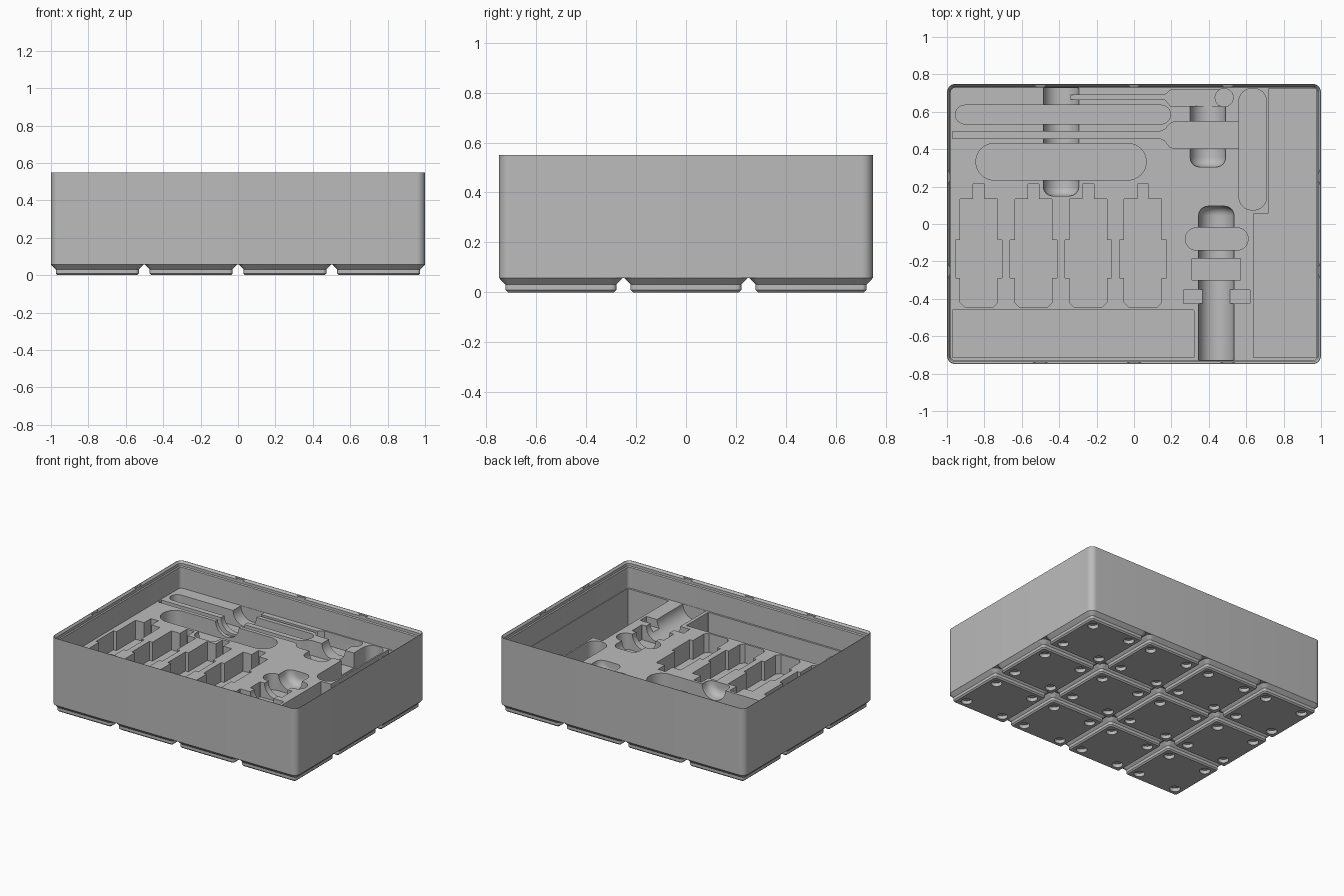
import bpy, bmesh, math

if "Cube" in bpy.data.objects:
    bpy.data.objects.remove(bpy.data.objects["Cube"])

PITCH, HX, HY = 0.5015, 1.0, 0.749
TOP, DECK, BASE = 0.55, 0.355, 0.057

grey = bpy.data.materials.new("plain_grey")
grey.use_nodes = True
grey.diffuse_color = (0.5, 0.5, 0.5, 1)
grey.node_tree.nodes["Principled BSDF"].inputs["Base Color"].default_value = (0.5, 0.5, 0.5, 1)


def rounded(cx, cy, hx, hy, r, n=8):
    """Outline of a rectangle with rounded corners."""
    pts = []
    for k, (sx, sy) in enumerate([(1, 1), (-1, 1), (-1, -1), (1, -1)]):
        for i in range(n + 1):
            a = math.radians(90 * (k + i / n))
            p = (cx + sx * (hx - r) + r * math.cos(a), cy + sy * (hy - r) + r * math.sin(a))
            if not pts or math.dist(p, pts[-1]) > 1e-5:
                pts.append(p)
    if math.dist(pts[0], pts[-1]) < 1e-5:
        pts.pop()
    return pts


def loft(name, rings):
    """Closed solid through rings that have equal point counts."""
    bm = bmesh.new()
    loops = [[bm.verts.new(p) for p in ring] for ring in rings]
    for a, b in zip(loops, loops[1:]):
        for i in range(len(a)):
            j = (i + 1) % len(a)
            bm.faces.new((a[i], a[j], b[j], b[i]))
    bm.faces.new(loops[0])
    bm.faces.new(loops[-1])
    bmesh.ops.recalc_face_normals(bm, faces=bm.faces)
    mesh = bpy.data.meshes.new(name)
    bm.to_mesh(mesh)
    bm.free()
    mesh.materials.append(grey)
    ob = bpy.data.objects.new(name, mesh)
    bpy.context.scene.collection.objects.link(ob)
    return ob


def prism(name, pts, z0, z1):
    return loft(name, [[(x, y, z) for x, y in pts] for z in (z0, z1)])


def stepped(name, hx, hy, radius, profile):
    """Rounded rectangle following (height, inset) steps."""
    return loft(name, [[(x, y, z) for x, y in
                        rounded(0, 0, hx - d, hy - d, max(radius - d, 0.009))]
                       for z, d in profile])


def carve(ob, cutters):
    """Subtract the cutters, then discard them."""
    for c in cutters:
        c.hide_render = True
        m = ob.modifiers.new("cut", 'BOOLEAN')
        m.operation, m.solver, m.object = 'DIFFERENCE', 'EXACT', c
    dg = bpy.context.evaluated_depsgraph_get()
    dg.update()
    mesh = bpy.data.meshes.new_from_object(ob.evaluated_get(dg))
    ob.modifiers.clear()
    ob.data = mesh
    for c in cutters:
        bpy.data.objects.remove(c)


def smooth(ob):
    bpy.ops.object.select_all(action='DESELECT')
    ob.select_set(True)
    bpy.context.view_layer.objects.active = ob
    bpy.ops.object.shade_smooth_by_angle(angle=math.radians(30))


# Box with a lip around a raised deck
box = stepped("storage_box", HX, HY, 0.045, [
    (BASE, 0), (TOP, 0), (TOP, 0.003), (0.535, 0.014), (0.515, 0.014),
    (0.508, 0.02), (DECK, 0.02)])

cutters = []


def pocket(pts, depth):
    cutters.append(prism("pocket_cutter", pts, DECK - depth, DECK + 0.05))


def slot(cx, y0, y1, round_start, round_end, r=0.095, f=0.05):
    """Finger scoop: a lying cylinder with optional filleted ends."""
    steps = []
    arc = [math.radians(15 * i) for i in range(7)]
    fillet = [(f - f * math.sin(a), r - f + f * math.cos(a)) for a in arc]
    steps += [(y0 + d, q) for d, q in reversed(fillet)] if round_start else [(y0, r)]
    steps += [(y1 - d, q) for d, q in fillet] if round_end else [(y1, r)]
    cutters.append(loft("scoop_cutter", [
        [(cx + q * math.cos(math.tau * k / 32), y, DECK + q * math.sin(math.tau * k / 32))
         for k in range(32)] for y, q in steps]))


# Open trays along the side and the front
pocket([(0.64, -0.715), (0.975, -0.715), (0.975, 0.725), (0.72, 0.725),
        (0.72, 0.055), (0.64, 0.055)], 0.275)
pocket(rounded(-0.325, -0.5875, 0.645, 0.1275, 0.002, 1), 0.275)

# Four stepped sockets in a row
half = [(0.03, 0.215), (0.03, 0.135), (0.1, 0.135), (0.1, -0.085), (0.125, -0.085),
        (0.125, -0.29), (0.1, -0.29), (0.1, -0.42), (0.075, -0.445)]
for i in range(4):
    cx = -0.83 + 0.2925 * i
    pocket([(cx + x, y) for x, y in half] + [(cx - x, y) for x, y in reversed(half)], 0.14)

# Long rounded tool pockets
pocket(rounded(-0.38, 0.585, 0.575, 0.05, 0.05), 0.11)
pocket(rounded(-0.39, 0.333, 0.455, 0.098, 0.097), 0.115)
pocket(rounded(0.635, 0.4, 0.074, 0.325, 0.07), 0.15)

# Slim shafts widening into handles
pocket([(-0.97, 0.458), (0.14, 0.458), (0.165, 0.445), (0.19, 0.412), (0.215, 0.403),
        (0.6, 0.403), (0.6, 0.547), (0.215, 0.547), (0.19, 0.535), (0.165, 0.505),
        (0.14, 0.495), (-0.97, 0.495)], 0.11)
pocket([(-0.34, 0.665), (0.165, 0.665), (0.195, 0.63), (0.48, 0.63), (0.48, 0.72),
        (0.2, 0.72), (0.165, 0.69), (-0.34, 0.69)], 0.1)
pocket(rounded(0.482, 0.676, 0.048, 0.048, 0.047), 0.14)

# Short holders across the right scoop
pocket(rounded(0.4425, -0.08, 0.1675, 0.06, 0.059), 0.12)
pocket(rounded(0.44, -0.2425, 0.13, 0.0575, 0.002, 1), 0.11)
pocket(rounded(0.4425, -0.388, 0.1775, 0.037, 0.002, 1), 0.06)

# Finger scoops
slot(-0.39, 0.15, 0.727, True, False)
slot(0.395, 0.305, 0.72, True, True)
slot(0.44, -0.727, 0.095, False, True)

carve(box, cutters)
smooth(box)

# Small points on the lip at the cell boundaries
tab = [(-0.045, 0), (0.045, 0), (0.015, -0.013), (-0.015, -0.013)]
for s in (-1, 1):
    for i in (-1, 0, 1):
        prism("lip_point", [(i * PITCH + x, s * (HY - 0.004 + y)) for x, y in tab], 0.52, 0.546)
    for j in (-0.5, 0.5):
        prism("lip_point", [(s * (HX - 0.004 + y), j * PITCH + x) for x, y in tab], 0.52, 0.546)

# Chamfered foot with four round recesses, repeated on the grid
foot = stepped("foot", 0.2477, 0.2477, 0.045,
               [(0, 0.035), (0.0095, 0.0257), (0.031, 0.0257), (BASE, 0)])
carve(foot, [prism("recess_cutter", rounded(sx * 0.155, sy * 0.155, 0.036, 0.036, 0.035),
                   -0.02, 0.026) for sx in (-1, 1) for sy in (-1, 1)])
smooth(foot)
for i in range(4):
    for j in range(3):
        part = foot
        if i or j:
            part = foot.copy()
            bpy.context.scene.collection.objects.link(part)
        part.location = ((i - 1.5) * PITCH, (j - 1) * PITCH, 0)
